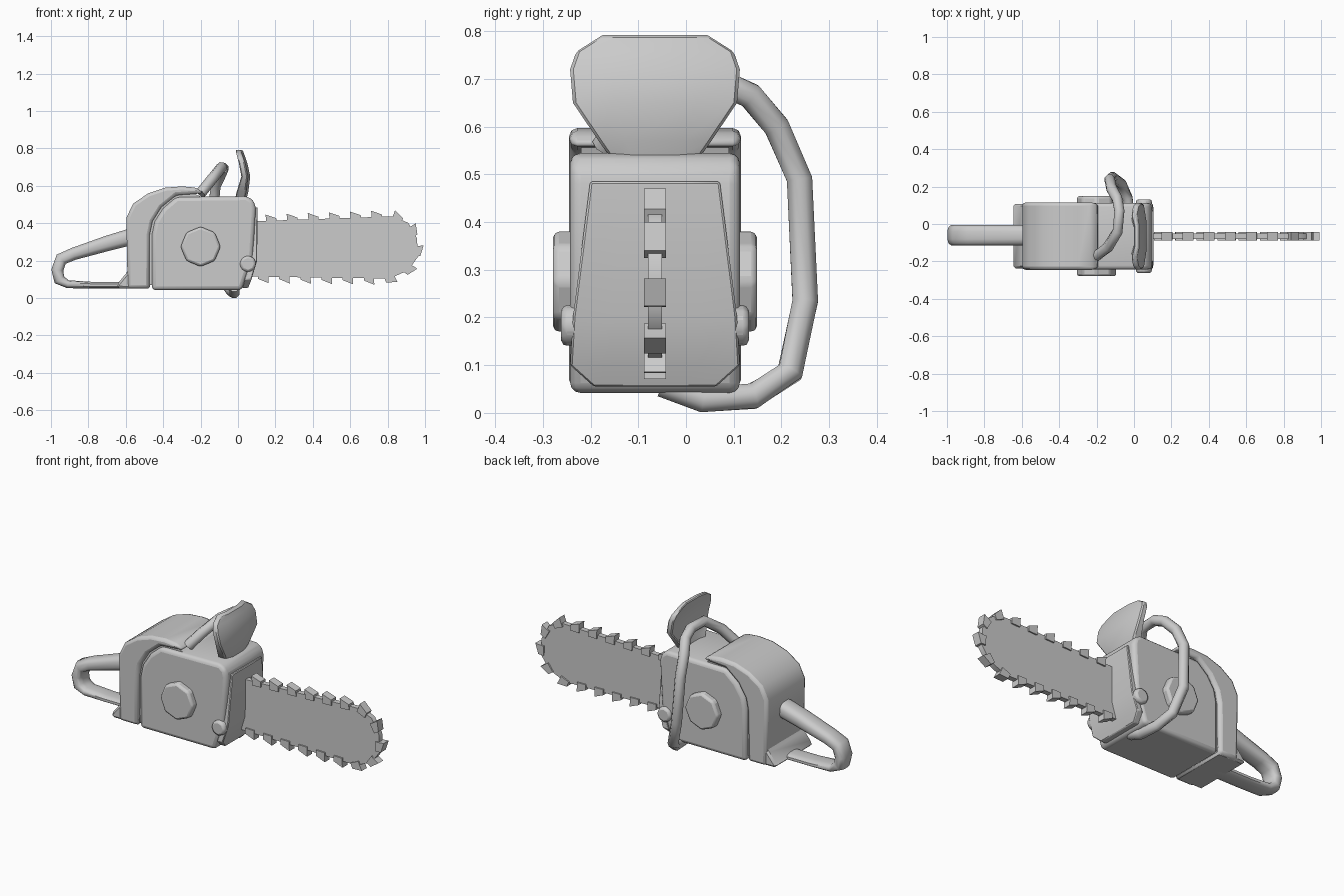
import bpy, bmesh, math
from mathutils import Vector

cube = bpy.data.objects.get("Cube")
if cube:
    bpy.data.objects.remove(cube)

grey = bpy.data.materials.new("plain_grey")
grey.use_nodes = True
grey.diffuse_color = (0.6, 0.6, 0.6, 1)
grey.node_tree.nodes["Principled BSDF"].inputs["Base Color"].default_value = (0.6, 0.6, 0.6, 1)

MID = -0.065   # y of the saw's centre plane


def finish(name, bm, bevel=0, segments=2, angle=40):
    bmesh.ops.recalc_face_normals(bm, faces=bm.faces)
    mesh = bpy.data.meshes.new(name)
    bm.to_mesh(mesh)
    bm.free()
    mesh.materials.append(grey)
    ob = bpy.data.objects.new(name, mesh)
    bpy.context.collection.objects.link(ob)
    if bevel:
        mod = ob.modifiers.new("Bevel", "BEVEL")
        mod.width, mod.segments = bevel, segments
        mod.limit_method, mod.angle_limit = "ANGLE", math.radians(35)
    bpy.ops.object.select_all(action="DESELECT")
    ob.select_set(True)
    bpy.context.view_layer.objects.active = ob
    bpy.ops.object.shade_smooth_by_angle(angle=math.radians(angle))
    return ob


def skin(bm, rings):
    """Join equal rings of points into a capped solid."""
    rows = [[bm.verts.new(p) for p in ring] for ring in rings]
    n = len(rows[0])
    for a, b in zip(rows, rows[1:]):
        for i in range(n):
            bm.faces.new((a[i], a[(i + 1) % n], b[(i + 1) % n], b[i]))
    bm.faces.new(rows[0])
    bm.faces.new(rows[-1])


def loft(name, rings, **kw):
    bm = bmesh.new()
    skin(bm, rings)
    return finish(name, bm, **kw)


def prism(name, outline, half, **kw):
    """Side outline (x, z) extruded evenly about the centre plane."""
    return loft(name, [[(x, MID + s * half, z) for x, z in outline] for s in (-1, 1)], **kw)


def tube(name, path, radii, side, width=None, power=1, sides=10):
    """Sweep an oval section along a path; side sets the section's flat axis."""
    pts = [Vector(p) for p in path]
    rings = []
    for i, p in enumerate(pts):
        t = (pts[min(i + 1, len(pts) - 1)] - pts[max(i - 1, 0)]).normalized()
        b = (side - t * side.dot(t)).normalized()
        n = t.cross(b)
        ring = []
        for k in range(sides):
            a = math.tau * (k + 0.5) / sides
            c, s = (math.copysign(abs(f) ** power, f) for f in (math.cos(a), math.sin(a)))
            ring.append(p + n * radii[i] * c + b * (width or radii[i]) * s)
        rings.append(ring)
    return loft(name, rings, angle=50)


def slab(name, rows, bow=0, **kw):
    """Upright plate from rows of (z, half width, back x, front x)."""
    rings = []
    for z, w, x0, x1 in rows:
        spread = (-1, -0.5, 0.5, 1)
        shift = [-bow * abs(s) ** 2 for s in spread]
        front = [(x1 + d, MID + w * s, z) for s, d in zip(spread, shift)]
        back = [(x0 + d, MID + w * s, z) for s, d in zip(spread, shift)]
        rings.append(front + back[::-1])
    return loft(name, rings, **kw)


# Engine body, with a slimmer core behind the seam
prism("engine_body", [(-0.46, 0.042), (-0.46, 0.34), (-0.445, 0.41), (-0.40, 0.48),
                      (-0.33, 0.54), (0.05, 0.545), (0.085, 0.52), (0.095, 0.48),
                      (0.08, 0.22), (0.02, 0.042)], 0.178, bevel=0.035, segments=3)
prism("inner_core", [(-0.55, 0.07), (-0.55, 0.42), (-0.40, 0.54), (-0.24, 0.56),
                     (-0.1, 0.5), (-0.1, 0.07)], 0.155)

# Rear housing that wraps over the body, and its lower lip
prism("rear_housing", [(-0.475, 0.052), (-0.59, 0.052), (-0.597, 0.43), (-0.56, 0.505),
                       (-0.48, 0.56), (-0.39, 0.59), (-0.30, 0.597), (-0.22, 0.59),
                       (-0.185, 0.56), (-0.33, 0.55), (-0.41, 0.485), (-0.457, 0.41),
                       (-0.472, 0.34)], 0.18, bevel=0.04, segments=2)
prism("rear_lip", [(-0.47, 0.05), (-0.645, 0.052), (-0.645, 0.075), (-0.6, 0.13),
                   (-0.565, 0.185), (-0.48, 0.185)], 0.172, bevel=0.025, segments=1)

# Rear grip loop
grip = [(-0.57, 0.328, 0.046), (-0.70, 0.292, 0.042), (-0.88, 0.236, 0.034),
        (-0.945, 0.208, 0.035), (-0.966, 0.15, 0.033), (-0.955, 0.098, 0.032),
        (-0.91, 0.074, 0.022), (-0.78, 0.069, 0.018), (-0.57, 0.069, 0.018)]
tube("rear_grip", [(x, MID + 0.005, z) for x, z, r in grip], [r for x, z, r in grip],
     Vector((0, 1, 0)), width=0.055, power=0.7, sides=12)

# Wraparound front bar
bar = [(-0.20, -0.17, 0.56), (-0.14, -0.125, 0.635), (-0.088, -0.04, 0.70),
       (-0.078, 0.07, 0.695), (-0.09, 0.135, 0.665), (-0.12, 0.19, 0.60),
       (-0.13, 0.238, 0.49), (-0.115, 0.25, 0.235), (-0.07, 0.218, 0.085),
       (-0.035, 0.14, 0.035), (-0.02, 0.035, 0.028), (-0.02, -0.05, 0.06)]
tube("front_bar", bar, [0.029] * len(bar), Vector((1, 0, 0)), sides=8)

# Hand guard
slab("hand_guard", [(0.53, 0.09, 0.0, 0.05), (0.57, 0.118, 0.01, 0.06),
                    (0.65, 0.172, 0.035, 0.07), (0.72, 0.178, 0.022, 0.055),
                    (0.757, 0.165, 0.012, 0.042), (0.792, 0.11, 0.003, 0.03)],
     bow=0.018, bevel=0.006, segments=1)

# Clamp plate at the root of the guide bar
slab("clamp_plate", [(0.055, 0.128, 0.02, 0.055), (0.1, 0.178, 0.035, 0.072),
                     (0.2, 0.172, 0.07, 0.102), (0.485, 0.136, 0.075, 0.105)],
     bevel=0.004, segments=1)

# Octagonal caps and bolts on both sides
for name, x, z, r, half in (("side_cap", -0.20, 0.275, 0.107, 0.214),
                            ("clamp_bolt", 0.053, 0.183, 0.045, 0.197)):
    outline = [(x + r * math.cos(k * math.tau / 8), z + r * math.sin(k * math.tau / 8))
               for k in range(8)]
    prism(name, outline, half, bevel=0.013)

# Guide bar
rim = [(0.07, 0.41), (0.83, 0.437), (0.91, 0.402), (0.957, 0.32),
       (0.962, 0.22), (0.91, 0.148), (0.81, 0.104), (0.07, 0.115)]
prism("guide_bar", rim, 0.015)

# Chain teeth, spaced evenly along the rim
bm = bmesh.new()
pitch, travel = 0.113, 0.09
for a, b in zip(rim, rim[1:]):
    a, b = Vector(a), Vector(b)
    t = (b - a).normalized()
    n = Vector((-t.y, t.x))
    while travel < (b - a).length:
        p = a + t * travel
        side = [p - n * 0.02 - t * 0.01, p + n * 0.008 - t * 0.01, p + n * 0.034 - t * 0.012,
                p + n * 0.012 + t * 0.045, p - n * 0.02 + t * 0.045]
        skin(bm, [[(q.x, MID + s * 0.023, q.y) for q in side] for s in (-1, 1)])
        travel += pitch
    travel -= (b - a).length
finish("chain_teeth", bm, angle=20)
